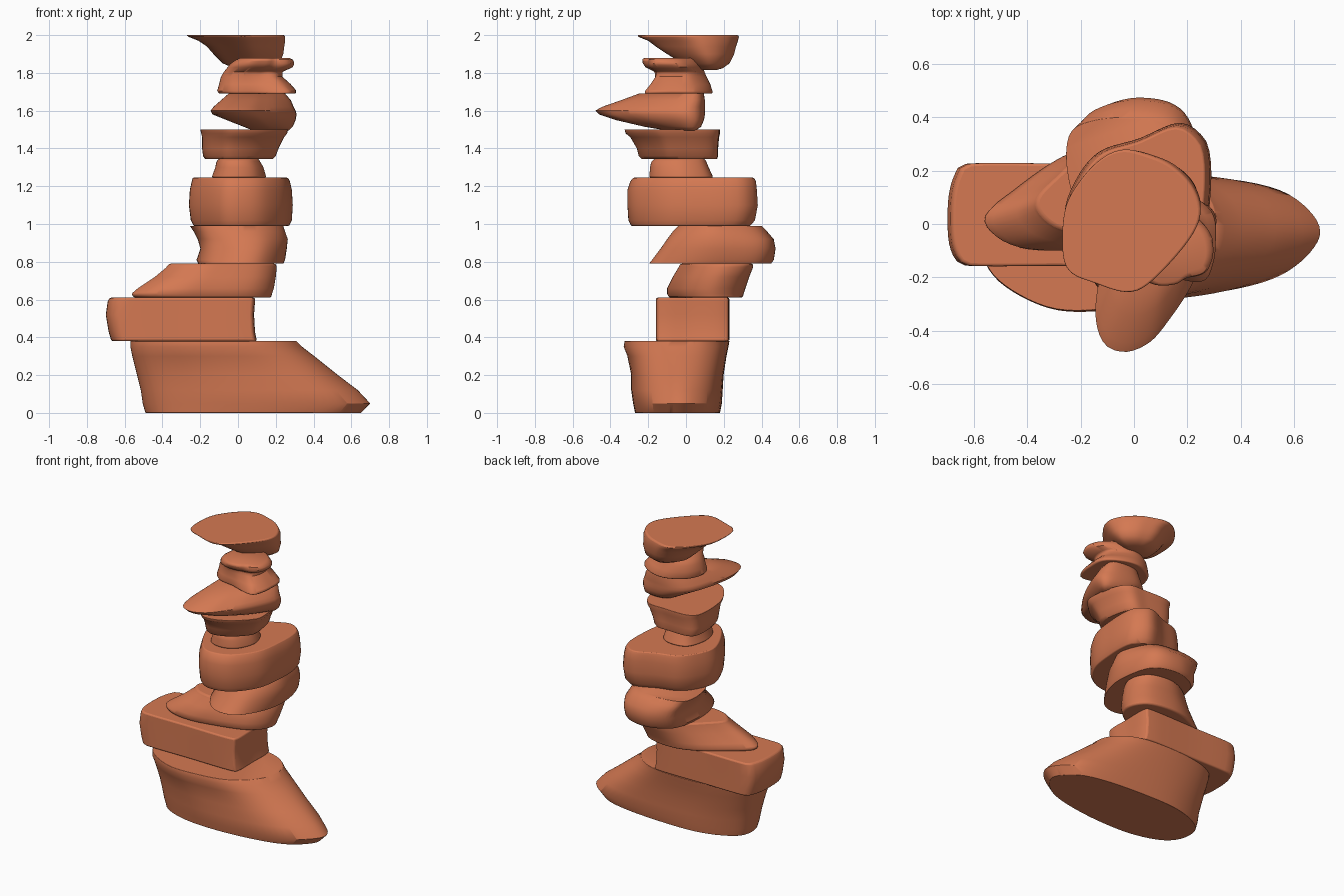
import bpy, bmesh
from math import pi, tau, atan2, hypot, cos, sin
from mathutils import Vector

N = 72
CLAY = bpy.data.materials.new("terracotta")
CLAY.diffuse_color = (0.66, 0.19, 0.085, 1)


def unit_outline(pts):
    """Smooth closed outline, sampled by angle and fitted to a unit box."""
    xs, ys = [p[0] for p in pts], [p[1] for p in pts]
    cx, cy = (min(xs) + max(xs)) / 2, (min(ys) + max(ys)) / 2
    sx, sy = (max(xs) - min(xs)) / 2, (max(ys) - min(ys)) / 2
    P = [Vector(((x - cx) / sx, (y - cy) / sy)) for x, y in pts]
    polar = []
    for i in range(len(P)):
        a, b, c, d = (P[(i + k) % len(P)] for k in (-1, 0, 1, 2))
        for s in range(10):
            t = s / 10
            q = 0.5 * (2 * b + (c - a) * t + (2 * a - 5 * b + 4 * c - d) * t * t
                       + (3 * b - a - 3 * c + d) * t ** 3)
            polar.append((atan2(q.y, q.x) % tau, hypot(q.x, q.y)))
    polar.sort()
    polar = [(polar[-1][0] - tau, polar[-1][1])] + polar + [(polar[0][0] + tau, polar[0][1])]
    out = []
    for i in range(N):
        ang = tau * i / N
        for (a0, r0), (a1, r1) in zip(polar, polar[1:]):
            if a0 <= ang <= a1:
                r = r0 + (r1 - r0) * (ang - a0) / max(a1 - a0, 1e-6)
                break
        out.append((r * cos(ang), r * sin(ang)))
    x0, x1 = min(p[0] for p in out), max(p[0] for p in out)
    y0, y1 = min(p[1] for p in out), max(p[1] for p in out)
    return [((x - x0) / (x1 - x0), (y - y0) / (y1 - y0)) for x, y in out]


def stone(name, outline, sections, top_outline=None):
    """Loft an outline through sections (z, xmin, xmax, ymin, ymax)."""
    low = unit_outline(outline)
    high = unit_outline(top_outline) if top_outline else low
    bm = bmesh.new()
    rings = []
    z0, z1 = sections[0][0], sections[-1][0]
    for z, xa, xb, ya, yb in sections:
        f = (z - z0) / (z1 - z0)
        ring = []
        for (u, v), (p, q) in zip(low, high):
            u, v = u + (p - u) * f, v + (q - v) * f
            ring.append(bm.verts.new((xa + (xb - xa) * u, ya + (yb - ya) * v, z)))
        rings.append(ring)
    for a, b in zip(rings, rings[1:]):
        for i in range(N):
            j = (i + 1) % N
            bm.faces.new((a[i], a[j], b[j], b[i]))
    bm.faces.new(rings[0][::-1])
    bm.faces.new(rings[-1])
    me = bpy.data.meshes.new(name)
    bm.to_mesh(me)
    bm.free()
    ob = bpy.data.objects.new(name, me)
    bpy.context.collection.objects.link(ob)
    me.materials.append(CLAY)
    # softened rims
    bev = ob.modifiers.new("soft_rim", "BEVEL")
    bev.width, bev.segments = 0.01, 3
    bev.limit_method, bev.angle_limit = "ANGLE", pi / 3.6
    bpy.ops.object.select_all(action="DESELECT")
    ob.select_set(True)
    bpy.context.view_layer.objects.active = ob
    bpy.ops.object.shade_smooth_by_angle(angle=pi / 4)


# wide base stone with a sloping toe
stone("base_stone",
      [(.69, -.04), (.64, .07), (.5, .155), (.2, .2), (-.2, .2), (-.45, .1), (-.5, -.05),
       (-.42, -.19), (-.2, -.27), (.1, -.28), (.4, -.24), (.58, -.17)],
      [(0, -.49, .65, -.27, .18), (.05, -.505, .70, -.28, .19), (.12, -.515, .635, -.29, .195),
       (.2, -.535, .53, -.29, .20), (.3, -.56, .405, -.31, .215), (.35, -.57, .34, -.33, .225),
       (.38, -.57, .31, -.325, .23)],
      [(.31, -.02), (.27, .12), (.1, .22), (-.25, .23), (-.5, .15), (-.57, -.05),
       (-.52, -.2), (-.32, -.315), (-.1, -.32), (.1, -.28), (.25, -.17)])

# long rectangular slab
stone("slab_stone",
      [(.09, .03), (.09, .19), (.05, .23), (-.3, .23), (-.62, .23), (-.67, .2), (-.7, .1),
       (-.7, -.06), (-.67, -.14), (-.62, -.16), (-.3, -.16), (.05, -.16), (.09, -.12)],
      [(.38, -.67, .10, -.16, .23), (.43, -.685, .09, -.16, .23), (.52, -.70, .085, -.16, .23),
       (.59, -.69, .09, -.16, .23), (.61, -.68, .09, -.16, .23)])

# tapering stone pointing left
stone("wedge_stone",
      [(-.57, .03), (-.5, -.06), (-.36, -.095), (-.2, -.08), (.08, -.0), (.19, .14),
       (.12, .28), (-.08, .32), (-.26, .27), (-.45, .14)],
      [(.61, -.55, .175, -.09, .30), (.63, -.565, .18, -.10, .305), (.66, -.53, .19, -.10, .315),
       (.72, -.44, .20, -.07, .335), (.77, -.38, .205, -.04, .355), (.79, -.365, .20, -.03, .355)])

# twisted stone leaning back
stone("leaning_stone",
      [(.24, .15), (.2, .37), (.1, .45), (-.05, .45), (-.18, .35), (-.21, .1), (-.15, -.1),
       (-.03, -.19), (.1, -.17), (.2, -.03)],
      [(.79, -.21, .24, -.195, .45), (.81, -.22, .25, -.18, .465), (.87, -.20, .26, -.135, .475),
       (.92, -.215, .265, -.10, .465), (.96, -.235, .25, -.07, .43), (.99, -.255, .24, -.04, .40)],
      [(.24, .18), (.15, .36), (0, .4), (-.15, .39), (-.24, .34), (-.25, .2),
       (-.2, .06), (-.05, -.03), (.1, -.03), (.21, .06)])

# thick drum stone
stone("drum_stone",
      [(.29, .25), (.26, .33), (.17, .38), (.02, .32), (-.13, .27), (-.22, .16), (-.26, .02),
       (-.19, -.16), (-.08, -.3), (.05, -.31), (.16, -.25), (.26, -.1), (.29, .1)],
      [(.99, -.235, .27, -.29, .34), (1.02, -.25, .285, -.305, .365), (1.1, -.26, .29, -.31, .38),
       (1.18, -.255, .285, -.31, .375), (1.225, -.245, .275, -.295, .37), (1.245, -.24, .265, -.28, .36)])

# small neck stone
stone("neck_stone",
      [(.15, -.02), (.1, .11), (0, .145), (-.1, .11), (-.14, -.03), (-.1, -.16), (0, -.195), (.1, -.15)],
      [(1.245, -.14, .15, -.195, .145), (1.3, -.12, .135, -.19, .12), (1.325, -.115, .12, -.185, .11),
       (1.345, -.105, .11, -.17, .10)])

# angular block
stone("block_stone",
      [(.26, -.1), (.23, .08), (.17, .17), (.05, .18), (-.12, .18), (-.19, .13), (-.2, -.02),
       (-.17, -.17), (-.08, -.3), (0, -.325), (.12, -.28), (.23, -.18)],
      [(1.345, -.175, .185, -.235, .165), (1.36, -.185, .20, -.25, .17), (1.4, -.19, .215, -.26, .17),
       (1.46, -.19, .245, -.295, .175), (1.48, -.195, .26, -.32, .18), (1.5, -.20, .265, -.325, .18)])

# beak-like stone pointing to the front
stone("beak_stone",
      [(.3, -.03), (.29, .06), (.2, .1), (.05, .1), (-.05, .03), (-.11, -.13), (-.14, -.32),
       (-.11, -.44), (-.03, -.475), (.06, -.44), (.13, -.36), (.22, -.22)],
      [(1.495, .08, .27, -.10, .05), (1.515, .03, .29, -.22, .08), (1.55, -.06, .305, -.37, .095),
       (1.58, -.135, .31, -.46, .10), (1.60, -.145, .305, -.48, .10), (1.62, -.13, .295, -.445, .10),
       (1.655, -.09, .28, -.345, .10), (1.69, -.05, .25, -.25, .095)])

# waisted stone with a nub
stone("waisted_stone",
      [(.31, -.08), (.3, .04), (.2, .12), (.07, .14), (-.06, .07), (-.11, -.05), (-.05, -.15),
       (.08, -.18), (.2, -.22), (.27, -.22), (.3, -.16)],
      [(1.69, -.10, .305, -.22, .14), (1.705, -.11, .31, -.22, .14), (1.74, -.10, .28, -.20, .13),
       (1.78, -.09, .235, -.18, .11), (1.805, -.075, .235, -.18, .10), (1.83, -.055, .29, -.225, .09),
       (1.85, -.04, .30, -.235, .08), (1.87, -.01, .29, -.235, .065), (1.88, .01, .27, -.22, .05)],
      [(.3, -.1), (.27, -.02), (.15, .06), (.04, .06), (-.03, -.03), (-.02, -.15),
       (.06, -.22), (.15, -.22), (.2, -.19), (.27, -.17)])

# flat-topped cap stone
stone("cap_stone",
      [(-.27, -.1), (-.24, -.18), (-.15, -.22), (-.03, -.255), (.06, -.22), (.2, -.07), (.25, .04),
       (.22, .14), (.14, .22), (.05, .26), (-.04, .28), (-.12, .25), (-.2, .17), (-.26, .06)],
      [(1.815, .02, .14, .06, .16), (1.825, -.02, .18, .03, .195), (1.85, -.08, .22, -.02, .23),
       (1.9, -.13, .24, -.10, .255), (1.94, -.165, .245, -.16, .265), (1.97, -.21, .25, -.20, .275),
       (1.99, -.26, .25, -.25, .28), (2.0, -.275, .25, -.26, .28)])
